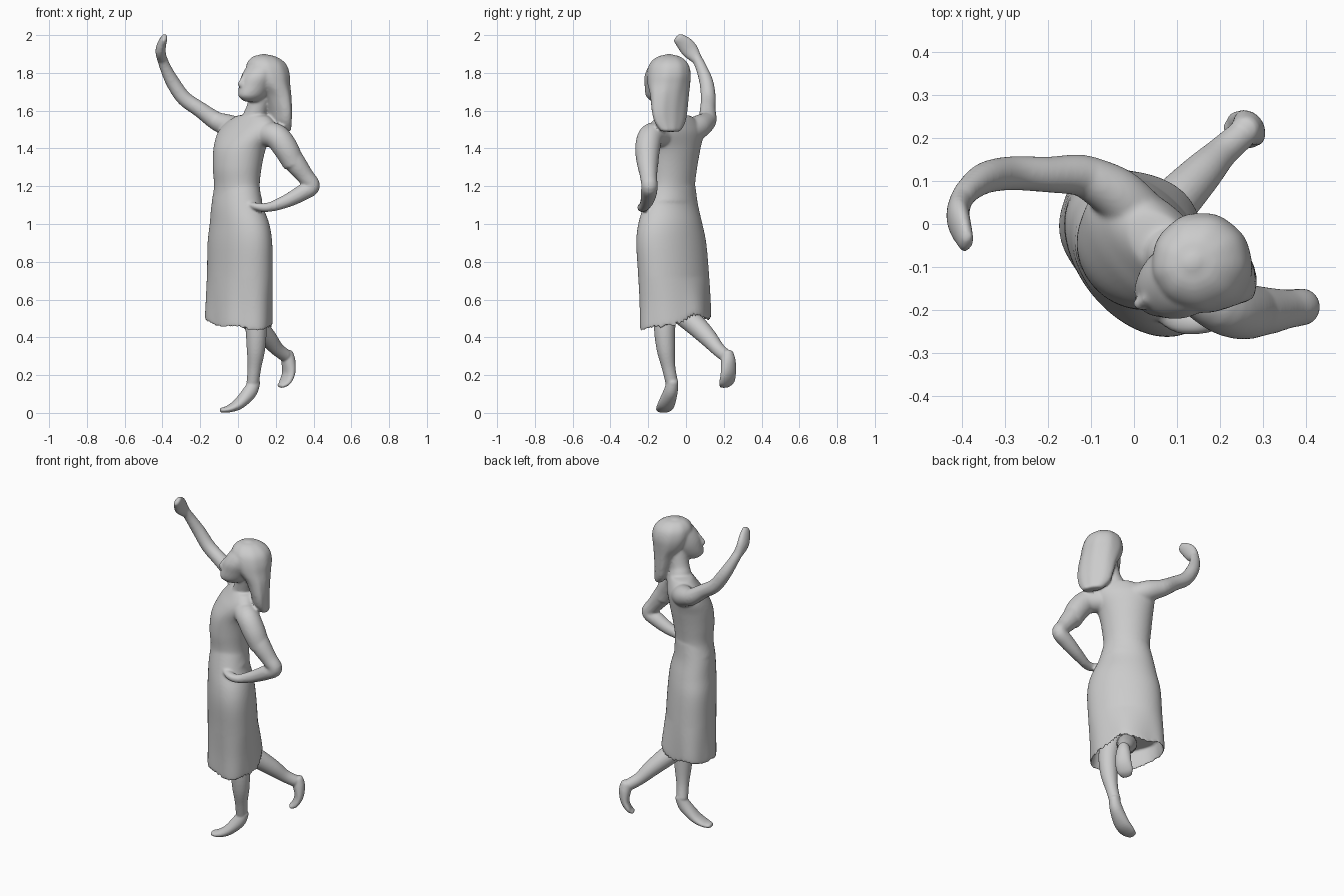
import bpy, bmesh, math
from mathutils import Vector


def spline(keys, steps=5):
    """Catmull-Rom through keys of (x, y, z, width radius, depth radius)."""
    k = [keys[0]] + keys + [keys[-1]]
    out = []
    for i in range(1, len(k) - 2):
        for j in range(steps):
            t = j / steps
            out.append([0.5 * (2 * b + (c - a) * t + (2 * a - 5 * b + 4 * c - d) * t * t
                        + (3 * b - a - 3 * c + d) * t ** 3)
                        for a, b, c, d in zip(*k[i - 1:i + 3])])
    return out + [list(keys[-1])]


def loft(name, keys, side=(0.7, -0.7, 0), sides=32, upright=False, round_ends=True, warp=None):
    """Sweep an ellipse along a smooth path; side is the width direction."""
    keys = [k if len(k) == 5 else (*k, k[3]) for k in keys]
    pts = spline(keys)
    pos = [Vector(p[:3]) for p in pts]
    side = Vector(side).normalized()
    up = Vector((0, 0, 1))
    rings = []
    for i, p in enumerate(pts):
        t = (pos[min(i + 1, len(pos) - 1)] - pos[max(i - 1, 0)]).normalized()
        if upright:
            t = up if t.z > 0 else -up
        rings.append((pos[i], t, max(p[3], .003), max(p[4], .003)))
    if round_ends:
        def dome(r, sign):
            c, t, a, b = r
            h = min(a, b, 0.06) * (0.25 if upright else 0.7)
            return [(c + t * sign * h * math.sin(q), t, a * math.cos(q), b * math.cos(q))
                    for q in (0.5, 0.95, 1.3)]
        rings = dome(rings[0], -1)[::-1] + rings + dome(rings[-1], 1)
    bm = bmesh.new()
    loops = []
    for c, t, a, b in rings:
        t = up if upright else t
        v = t.cross(side).normalized()
        u = v.cross(t)
        loop = []
        for s in range(sides):
            q = 2 * math.pi * s / sides
            co = c + u * a * math.cos(q) + v * b * math.sin(q)
            loop.append(bm.verts.new(warp(co, q) if warp else co))
        loops.append(loop)
    for l, m in zip(loops, loops[1:]):
        for s in range(sides):
            n = (s + 1) % sides
            bm.faces.new((l[s], l[n], m[n], m[s]))
    bm.faces.new(loops[0])
    bm.faces.new(loops[-1])
    bmesh.ops.recalc_face_normals(bm, faces=bm.faces)
    mesh = bpy.data.meshes.new(name)
    bm.to_mesh(mesh)
    bm.free()
    ob = bpy.data.objects.new(name, mesh)
    bpy.context.collection.objects.link(ob)
    return ob


def fuse(name, parts, voxel=0.007, smooth=8):
    """Join overlapping lofts and melt them into one seamless skin."""
    bpy.ops.object.select_all(action='DESELECT')
    for p in parts:
        p.select_set(True)
    ob = bpy.context.view_layer.objects.active = parts[0]
    bpy.ops.object.join()
    ob.name = ob.data.name = name
    r = ob.modifiers.new("melt", 'REMESH')
    r.mode, r.voxel_size = 'VOXEL', voxel
    s = ob.modifiers.new("soften", 'SMOOTH')
    s.factor, s.iterations = 0.5, smooth
    for m in ("melt", "soften"):
        bpy.ops.object.modifier_apply(modifier=m)
    bpy.ops.object.shade_smooth()


# Dress: recessed inside, wavy hem lifted over the trailing leg, waist, bust, shoulders
def hem(co, q):
    k = max(0, min(1, (0.72 - co.z) / 0.22))
    back = math.exp(-((q - math.pi / 2) / 0.45) ** 2)
    co.z += k * (0.12 * (co.y + 0.06) - 0.06 * co.x + 0.006 * math.sin(5 * q) + 0.03 * back)
    co.x += k * (0.004 * math.cos(7 * q) + 0.018 * back)
    co.y += k * (0.004 * math.sin(7 * q) + 0.018 * back)
    return co


skirt = loft("skirt", [
    (0.005, -0.055, 0.57, 0.19, 0.125), (0.005, -0.055, 0.49, 0.200, 0.137),
    (0.003, -0.055, 0.472, 0.212, 0.146), (0.006, -0.058, 0.60, 0.212, 0.145),
    (0.010, -0.067, 0.75, 0.213, 0.142), (0.010, -0.078, 0.90, 0.211, 0.138),
    (0.008, -0.083, 1.00, 0.192, 0.130), (-0.005, -0.080, 1.10, 0.160, 0.116),
    (-0.003, -0.072, 1.20, 0.132, 0.106)],
    (0.63, -0.77, 0), 64, upright=True, round_ends=False, warp=hem)
bodice = loft("bodice", [
    (-0.005, -0.077, 1.12, 0.152, 0.114), (-0.006, -0.073, 1.20, 0.133, 0.108),
    (-0.004, -0.070, 1.30, 0.140, 0.118), (0.009, -0.062, 1.40, 0.155, 0.121),
    (0.038, -0.054, 1.48, 0.180, 0.106), (0.062, -0.057, 1.53, 0.168, 0.084),
    (0.075, -0.060, 1.565, 0.120, 0.066)],
    sides=48, upright=True)

# Raised arm with sleeve and hand
raised = [
    loft("sleeve", [(0.01, 0.02, 1.49, 0.066), (-0.04, 0.07, 1.515, 0.062),
                    (-0.105, 0.108, 1.54, 0.051)], (0, 0, 1), round_ends=False),
    loft("arm", [
        (-0.03, 0.06, 1.51, 0.055), (-0.11, 0.11, 1.542, 0.050), (-0.20, 0.115, 1.605, 0.042),
        (-0.285, 0.118, 1.665, 0.040), (-0.345, 0.108, 1.75, 0.037),
        (-0.385, 0.08, 1.83, 0.030), (-0.403, 0.055, 1.88, 0.027)], (0, 0.6, 1), 24),
    loft("hand", [
        (-0.402, 0.06, 1.87, 0.028, 0.026), (-0.410, 0.024, 1.915, 0.044, 0.027),
        (-0.404, -0.005, 1.95, 0.044, 0.024), (-0.390, -0.043, 1.985, 0.030, 0.017)],
        (0.1, 1, 0.6), 24)]

# Arm resting on the hip
hip = [
    loft("sleeve", [(0.13, -0.13, 1.475, 0.066), (0.20, -0.185, 1.465, 0.067),
                    (0.253, -0.203, 1.40, 0.066), (0.297, -0.203, 1.315, 0.057)],
         (0, 1, 0), round_ends=False),
    loft("arm", [
        (0.22, -0.195, 1.45, 0.055), (0.295, -0.203, 1.335, 0.057), (0.355, -0.198, 1.255, 0.046),
        (0.392, -0.193, 1.200, 0.043), (0.340, -0.197, 1.165, 0.043),
        (0.265, -0.205, 1.125, 0.036), (0.190, -0.22, 1.095, 0.028)], (0, 1, 0), 24),
    loft("hand", [(0.20, -0.218, 1.097, 0.028, 0.028), (0.145, -0.230, 1.087, 0.028, 0.024),
                  (0.10, -0.225, 1.092, 0.028, 0.021), (0.06, -0.205, 1.102, 0.02, 0.014)],
         (0, 1, 0), 24)]

# Neck, face, nose, lips, hair
TURN = (0.52, -0.85, 0)
head = [
    loft("neck", [(0.080, -0.06, 1.50, 0.075), (0.088, -0.07, 1.565, 0.064),
                  (0.10, -0.08, 1.61, 0.056), (0.125, -0.09, 1.70, 0.06)]),
    loft("face", [
        (0.070, -0.150, 1.655, 0.038, 0.048), (0.075, -0.148, 1.68, 0.060, 0.078),
        (0.09, -0.138, 1.73, 0.078, 0.088), (0.107, -0.131, 1.78, 0.088, 0.092),
        (0.13, -0.114, 1.83, 0.086, 0.086), (0.14, -0.105, 1.86, 0.060, 0.06)],
        TURN, upright=True),
    loft("nose", [(0.032, -0.173, 1.785, 0.010), (0.020, -0.183, 1.755, 0.014),
                  (0.014, -0.186, 1.74, 0.016), (0.03, -0.176, 1.728, 0.012)], TURN, 16),
    loft("lips", [(0.03, -0.156, 1.705, 0.009), (0.018, -0.178, 1.705, 0.013),
                  (0.042, -0.198, 1.705, 0.009)], (0, 0, 1), 16),
    loft("hair", [
        (0.137, -0.09, 1.895, 0.022, 0.024), (0.140, -0.09, 1.887, 0.056, 0.060),
        (0.146, -0.09, 1.865, 0.087, 0.092), (0.152, -0.09, 1.835, 0.107, 0.110),
        (0.159, -0.09, 1.790, 0.117, 0.114), (0.171, -0.09, 1.740, 0.117, 0.100),
        (0.197, -0.087, 1.680, 0.112, 0.072), (0.214, -0.087, 1.60, 0.106, 0.054),
        (0.222, -0.085, 1.54, 0.092, 0.046), (0.240, -0.080, 1.495, 0.062, 0.030)],
        TURN, 48, upright=True, warp=lambda co, q: co + 0.002 * math.sin(9 * q)
        * Vector((math.cos(q), math.sin(q), 0)))]
fuse("figure_body_and_dress", [skirt, bodice] + raised + hip + head)

# Standing leg on tiptoe
fuse("standing_leg", [
    loft("leg", [
        (0.08, -0.10, 0.58, 0.062), (0.095, -0.113, 0.46, 0.057), (0.095, -0.107, 0.34, 0.049),
        (0.087, -0.092, 0.24, 0.036), (0.078, -0.075, 0.16, 0.033)], (0.3, -0.95, 0), 24),
    loft("foot", [
        (0.088, -0.07, 0.165, 0.030, 0.031), (0.062, -0.082, 0.11, 0.038, 0.038),
        (0.005, -0.103, 0.049, 0.047, 0.030), (-0.05, -0.115, 0.021, 0.045, 0.019),
        (-0.087, -0.12, 0.014, 0.030, 0.013)], (0.3, -0.95, 0), 24)], 0.005, 4)

# Trailing leg lifted behind
fuse("trailing_leg", [
    loft("leg", [
        (0.03, -0.03, 0.53, 0.058), (0.09, 0.045, 0.47, 0.057), (0.155, 0.115, 0.40, 0.048),
        (0.205, 0.167, 0.34, 0.037), (0.25, 0.207, 0.305, 0.034)], (0.6, -0.8, 0), 24),
    loft("foot", [
        (0.258, 0.218, 0.31, 0.034, 0.036), (0.267, 0.224, 0.27, 0.042, 0.035),
        (0.268, 0.224, 0.21, 0.047, 0.026), (0.248, 0.216, 0.163, 0.047, 0.019),
        (0.225, 0.206, 0.143, 0.032, 0.012)], (0.6, -0.8, 0), 24)], 0.005, 4)
